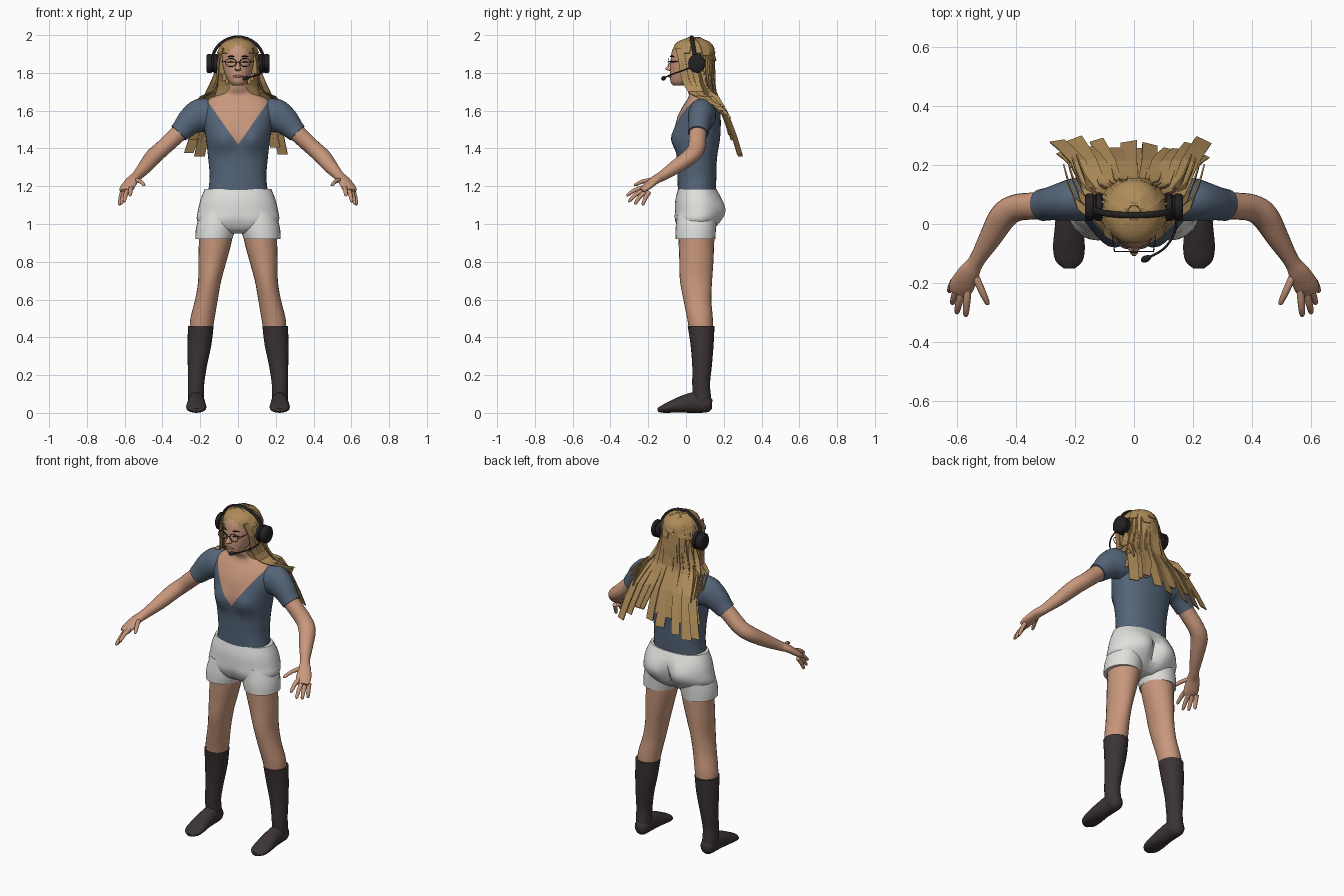
import bpy, bmesh, math, random
from mathutils import Vector, Matrix

random.seed(4)


def material(name, rgb):
    m = bpy.data.materials.new(name)
    m.diffuse_color = (*rgb, 1)
    return m


SKIN = material("skin", (0.58, 0.31, 0.20))
SHIRT = material("slate_blue", (0.09, 0.13, 0.19))
WHITE = material("off_white", (0.74, 0.74, 0.72))
SOCK = material("dark_brown", (0.045, 0.034, 0.034))
BLACK = material("near_black", (0.018, 0.015, 0.017))
HAIR = material("dark_blonde", (0.42, 0.26, 0.10))
LIPS = material("lip_rose", (0.36, 0.15, 0.11))


def finish(name, bm, mats, angle=50):
    bmesh.ops.recalc_face_normals(bm, faces=bm.faces)
    me = bpy.data.meshes.new(name)
    bm.to_mesh(me)
    bm.free()
    for m in mats:
        me.materials.append(m)
    me.polygons.foreach_set("use_smooth", [angle > 0] * len(me.polygons))
    if angle > 0:
        me.set_sharp_from_angle(angle=math.radians(angle))
    ob = bpy.data.objects.new(name, me)
    bpy.context.collection.objects.link(ob)
    return ob


def spline(rows, steps):
    """Catmull-Rom interpolation of rows of numbers."""
    out = []
    for i in range(len(rows) - 1):
        p = [rows[max(0, min(len(rows) - 1, i + k))] for k in (-1, 0, 1, 2)]
        for s in range(steps):
            t = s / steps
            out.append([0.5 * (2 * b + (c - a) * t + (2 * a - 5 * b + 4 * c - d) * t * t
                               + (3 * b - a - 3 * c + d) * t ** 3) for a, b, c, d in zip(*p)])
    return out + [list(rows[-1])]


def loft_mesh(rows, ref=None, steps=4, sides=20, power=2.0):
    """Rows are x, y, z, half width, half depth. Rings lie flat unless ref is given."""
    rows = spline(rows, steps)
    pts = [Vector(r[:3]) for r in rows]
    bm = bmesh.new()
    rings = []
    for i, (p, r) in enumerate(zip(pts, rows)):
        u, v = Vector((1, 0, 0)), Vector((0, 1, 0))
        if ref:
            t = (pts[min(i + 1, len(pts) - 1)] - pts[max(i - 1, 0)]).normalized()
            u = t.cross(Vector(ref)).normalized()
            v = u.cross(t)
        ring = []
        for k in range(sides):
            c, s = math.cos(2 * math.pi * k / sides), math.sin(2 * math.pi * k / sides)
            c, s = (math.copysign(abs(q) ** (2 / power), q) for q in (c, s))
            ring.append(bm.verts.new(p + u * c * r[3] + v * s * r[4]))
        rings.append(ring)
    for a, b in zip(rings, rings[1:]):
        for k in range(sides):
            j = (k + 1) % sides
            bm.faces.new((a[k], a[j], b[j], b[k]))
    bm.faces.new(rings[0])
    bm.faces.new(rings[-1])
    return bm


def loft(name, rows, mat, **kw):
    return finish(name, loft_mesh(rows, **kw), [mat])


def pair(name, rows, mat, **kw):
    for side, s in (("left", 1), ("right", -1)):
        loft(f"{name}_{side}", [(r[0] * s, *r[1:]) for r in rows], mat, **kw)


def bump(x, z, cx, cz, size):
    return math.exp(-((abs(x) - cx) ** 2 + (z - cz) ** 2) / size ** 2)


# Torso with bust and a deep V neckline cut into the surface
bm = loft_mesh([(0, .057, 1.17, .158, .10), (0, .058, 1.25, .15, .103), (0, .058, 1.35, .158, .106),
                (0, .062, 1.45, .17, .118), (0, .067, 1.55, .185, .117), (0, .078, 1.62, .185, .097),
                (0, .08, 1.665, .15, .07), (0, .07, 1.69, .085, .056), (0, .058, 1.72, .058, .056),
                (0, .045, 1.79, .052, .055)], sides=40, power=2.3)
for v in bm.verts:
    if v.co.y < .06:
        v.co.y -= .032 * bump(v.co.x, v.co.z, .08, 1.45, .06)
for co, no in (((0, 0, 1.42), (1, 0, -.7)), ((0, 0, 1.42), (1, 0, .7)), ((0, .1, 0), (0, 1, 0))):
    bmesh.ops.bisect_plane(bm, geom=bm.verts[:] + bm.edges[:] + bm.faces[:], plane_co=co, plane_no=no)
for f in bm.faces:
    c = f.calc_center_median()
    f.material_index = int((c.y < .1 and abs(c.x) < .7 * (c.z - 1.42)) or c.z > 1.68)
finish("torso", bm, [SHIRT, SKIN])

# Sleeves, arms and hands
pair("sleeve", [(.15, .085, 1.575, .075, .085), (.20, .083, 1.573, .073, .09), (.25, .075, 1.545, .064, .075),
                (.29, .068, 1.505, .056, .060), (.315, .064, 1.48, .054, .053)], SHIRT, ref=(0, 0, 1))
pair("arm", [(.27, .07, 1.52, .048, .046), (.33, .062, 1.465, .046, .045), (.40, .055, 1.40, .046, .043),
             (.445, .025, 1.36, .047, .042), (.49, -.05, 1.305, .038, .037), (.535, -.125, 1.255, .027, .027),
             (.56, -.165, 1.232, .036, .022), (.585, -.21, 1.195, .042, .018), (.595, -.235, 1.175, .034, .012)],
     SKIN, ref=(0, 0, 1))
for finger, base, tip in (("index", (.565, -.225, 1.195), (.572, -.315, 1.15)),
                          ("middle", (.585, -.225, 1.18), (.603, -.305, 1.118)),
                          ("ring", (.60, -.215, 1.17), (.618, -.272, 1.105)),
                          ("little", (.612, -.195, 1.17), (.628, -.23, 1.10)),
                          ("thumb", (.545, -.165, 1.235), (.495, -.275, 1.205))):
    b, t = Vector(base), Vector(tip)
    m = b.lerp(t, .55) + Vector((0, 0, .008))
    pair(finger + "_finger", [(*b, .013, .012), (*m, .012, .011), (*b.lerp(t, .92), .009, .008),
                              (*t, .003, .003)], SKIN, ref=(0, 0, 1), sides=10, steps=2)

# Shorts: seat with a rear cleft, and two short legs
bm = loft_mesh([(0, .06, 1.185, .176, .102), (0, .065, 1.13, .198, .121), (0, .067, 1.07, .212, .127),
                (0, .06, 1.02, .216, .12), (0, .055, .975, .17, .095), (0, .055, .95, .08, .06)],
               sides=40, power=2.2)
for v in bm.verts:
    x, y, z = v.co
    if y > .06:
        v.co.y += .022 * bump(x, z, .09, 1.07, .07) - .035 * bump(x * 3, z, 0, 1.05, .07)
    else:
        v.co.y += .012 * bump(x * 2, z, 0, .99, .05)
finish("shorts_seat", bm, [WHITE])
pair("shorts_leg", [(.105, .06, 1.06, .095, .105), (.118, .052, .98, .104, .107),
                    (.128, .05, .92, .098, .105)], WHITE, sides=28)

# Legs, knee socks and feet
pair("leg", [(.12, .055, 1.0, .088, .097), (.119, .055, .92, .088, .095), (.136, .055, .8, .074, .09),
             (.15, .053, .7, .061, .085), (.167, .06, .6, .06, .074), (.188, .074, .5, .064, .068),
             (.196, .08, .43, .06, .062)], SKIN, sides=24)
pair("sock", [(.197, .08, .46, .068, .071), (.204, .085, .36, .063, .061), (.215, .085, .25, .051, .052),
              (.222, .08, .15, .043, .047), (.222, .085, .08, .043, .048), (.22, .085, .03, .04, .045)],
     SOCK, sides=24)
pair("foot", [(.22, .138, .045, .02, .025), (.22, .115, .047, .04, .045), (.22, .05, .055, .044, .055),
              (.221, -.02, .045, .049, .045), (.221, -.08, .031, .054, .031), (.22, -.125, .02, .046, .02),
              (.22, -.15, .015, .02, .01)], SOCK, ref=(0, 0, 1))

# Head and face
loft("head", [(0, -.035, 1.732, .025, .03), (0, -.02, 1.752, .048, .062), (0, .005, 1.80, .072, .09),
              (0, .02, 1.86, .084, .102), (0, .03, 1.92, .083, .103), (0, .035, 1.96, .062, .08),
              (0, .035, 1.98, .02, .03)], SKIN, sides=28)
loft("nose", [(0, -.06, 1.808, .012, .012), (0, -.083, 1.818, .017, .027), (0, -.08, 1.84, .010, .016),
              (0, -.07, 1.868, .007, .01)], SKIN, sides=10)
loft("mouth", [(-.027, -.079, 1.782, .002, .002), (0, -.088, 1.782, .007, .008),
               (.027, -.079, 1.782, .002, .002)], LIPS, ref=(0, 0, 1), sides=10)
for part, z, h in (("eye", 1.856, .004), ("eyebrow", 1.886, .004)):
    pair(part, [(.02, -.083, z, .002, .001), (.036, -.077, z + .003, .005, h), (.056, -.063, z, .002, .001)],
         SOCK, ref=(0, 0, 1), sides=8)

# Round glasses
for side, s in (("left", 1), ("right", -1)):
    ring = [(s * .038 + .028 * math.cos(a), -.094, 1.855 + .022 * math.sin(a), .0022, .0022)
            for a in (math.pi * k / 10 for k in range(21))]
    loft(f"lens_rim_{side}", ring, SOCK, ref=(0, 1, 0), steps=1, sides=6)
pair("glasses_arm", [(.066, -.094, 1.86, .002, .002), (.088, .04, 1.862, .002, .002)], SOCK,
     ref=(0, 0, 1), steps=1, sides=6)
loft("glasses_bridge", [(-.01, -.096, 1.857, .002, .002), (.01, -.096, 1.857, .002, .002)], SOCK,
     ref=(0, 0, 1), steps=1, sides=6)

# Hair cap, open at the face
bm = loft_mesh([(0, .09, 1.67, .125, .06), (0, .08, 1.74, .106, .073), (0, .062, 1.80, .108, .093),
                (0, .045, 1.87, .110, .108), (0, .04, 1.93, .098, .11), (0, .04, 1.965, .073, .083),
                (0, .04, 1.985, .03, .035)], sides=28, steps=3)
gone = []
for f in bm.faces:
    c = f.calc_center_median()
    if c.y < .015 and c.z < 1.90 + .045 * (1 - abs(c.x) / .1):
        gone.append(f)
bmesh.ops.delete(bm, geom=gone, context="FACES")
finish("hair_cap", bm, [HAIR], 20)

# Flat hair strands
bm = bmesh.new()


def strand(points, width, across):
    across = Vector(across).normalized()
    prev = None
    for p in spline(points, 2):
        w = across * width * .5
        row = [bm.verts.new(Vector(p) - w), bm.verts.new(Vector(p) + w)]
        if prev:
            bm.faces.new((prev[0], prev[1], row[1], row[0]))
        prev = row


for layer in range(2):                      # long strands down the back
    n = 12 - layer
    for i in range(n):
        t = 2 * i / (n - 1) - 1
        z = random.uniform(1.35, 1.46) + .09 * layer
        drop = (1.58 - z) / .24
        strand([(.085 * t, .14 - .06 * t * t, 1.90), (.1 * t, .15 - .07 * t * t, 1.80),
                (.145 * t, .155 - .05 * t * t, 1.70), (.19 * t, .212 - .012 * layer, 1.58),
                (.245 * t + random.uniform(-.02, .02), .205 + .09 * drop - .01 * layer, z)],
               random.uniform(.045, .06), (1, random.uniform(-.2, .2) - .3 * t, 0))
for s in (1, -1):                           # locks framing the face, laid over the shoulders
    for k in range(4):
        d = k * .028
        strand([(s * .08, -.035 + d, 1.93), (s * .103, -.02 + d, 1.86), (s * .108, -.005 + d, 1.77),
                (s * .135, .03 + d, 1.70), (s * (.195 - .01 * k), .07 + d, 1.675),
                (s * (.235 - .015 * k), .185 + d * .4, 1.62 - .02 * k)], .04, (.25 * s, 1, 0))
for k in range(17):                         # short layers around the crown
    a = math.radians(-60 + 300 * k / 16)
    r = .004 * (k % 3)
    strand([((.108 + r) * math.sin(q) * math.cos(a), .042 + (.112 + r) * math.sin(q) * math.sin(a),
             1.86 + (.126 + r * .5) * math.cos(q))
            for q in (math.radians(d) for d in (10, 32, 54, 70 + (k % 4) * 6 * (math.sin(a) > 0)))],
           .045, (-math.sin(a), math.cos(a), 0))
strands = finish("hair_strands", bm, [HAIR], 0)
mod = strands.modifiers.new("thickness", "SOLIDIFY")
mod.thickness = .005
mod.offset = 0

# Headset: band, ear cups and microphone
loft("headband", [(.136 * math.cos(a), .052 - .022 * math.sin(a), 1.862 + .128 * math.sin(a), .008, .011)
                  for a in (math.pi * k / 12 for k in range(13))], BLACK, ref=(0, 1, 0), steps=2, sides=10)
pair("ear_cup", [(.105, .057, 1.85, .034, .036), (.110, .057, 1.85, .046, .05), (.128, .057, 1.85, .046, .05),
                 (.131, .057, 1.85, .041, .045), (.137, .057, 1.85, .041, .045), (.14, .057, 1.85, .046, .05),
                 (.160, .057, 1.85, .046, .05), (.167, .057, 1.85, .038, .042)],
     BLACK, ref=(0, 0, 1), steps=1, sides=20)
loft("microphone_boom", [(.145, .03, 1.83, .004, .004), (.138, -.03, 1.808, .004, .004),
                         (.10, -.085, 1.788, .004, .004), (.04, -.118, 1.772, .004, .004)],
     BLACK, ref=(0, 0, 1), sides=8)
loft("microphone_tip", [(.058, -.11, 1.776, .004, .004), (.048, -.115, 1.774, .010, .010),
                        (.034, -.121, 1.77, .011, .011), (.025, -.124, 1.768, .005, .005)],
     BLACK, ref=(0, 0, 1), sides=12)
